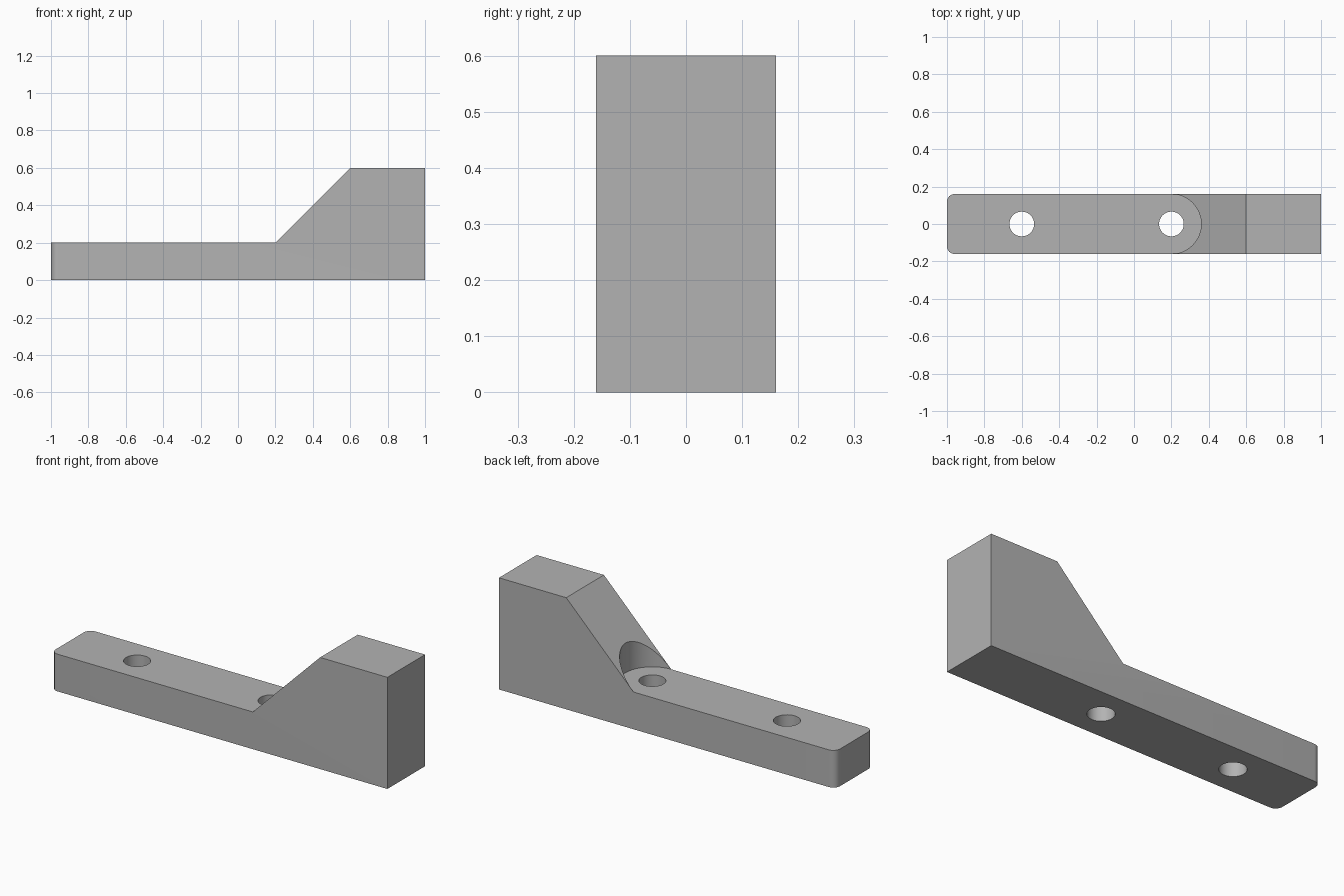
import bpy
import bmesh
import math

default = bpy.data.objects.get("Cube")
if default:
    bpy.data.objects.remove(default, do_unlink=True)

HALF_WIDTH = 0.16
BAR_TOP = 0.2

grey = bpy.data.materials.new("plain grey")
grey.use_nodes = True
colour = (0.45, 0.45, 0.45, 1)
grey.diffuse_color = colour
grey.node_tree.nodes["Principled BSDF"].inputs["Base Color"].default_value = colour


def add_object(name, bm):
    bmesh.ops.recalc_face_normals(bm, faces=bm.faces)
    mesh = bpy.data.meshes.new(name)
    bm.to_mesh(mesh)
    bm.free()
    mesh.materials.append(grey)
    obj = bpy.data.objects.new(name, mesh)
    bpy.context.collection.objects.link(obj)
    return obj


def cut_cylinder(target, name, x, radius, bottom, top):
    bm = bmesh.new()
    bmesh.ops.create_cone(bm, cap_ends=True, segments=64, radius1=radius,
                          radius2=radius, depth=top - bottom)
    bmesh.ops.translate(bm, verts=bm.verts, vec=(x, 0, (top + bottom) / 2))
    cutter = add_object(name, bm)
    cutter.hide_render = True
    mod = target.modifiers.new(name, "BOOLEAN")
    mod.operation = "DIFFERENCE"
    mod.solver = "EXACT"
    mod.object = cutter
    bpy.context.view_layer.objects.active = target
    bpy.ops.object.modifier_apply(modifier=mod.name)
    bpy.data.objects.remove(cutter, do_unlink=True)


# Side profile extruded across the width
profile = [(-1, 0), (1, 0), (1, 0.6), (0.6, 0.6), (0.2, BAR_TOP), (-1, BAR_TOP)]
bm = bmesh.new()
side = bm.faces.new([bm.verts.new((x, -HALF_WIDTH, z)) for x, z in profile])
extruded = bmesh.ops.extrude_face_region(bm, geom=[side])["geom"]
bmesh.ops.translate(bm, vec=(0, 2 * HALF_WIDTH, 0),
                    verts=[v for v in extruded if isinstance(v, bmesh.types.BMVert)])

# Rounded vertical corners at the low end
corners = [e for e in bm.edges
           if all(v.co.x < -0.99 for v in e.verts)
           and abs(e.verts[0].co.z - e.verts[1].co.z) > 0.1]
bmesh.ops.bevel(bm, geom=corners, offset=0.04, segments=8, profile=0.5,
                affect="EDGES")
bracket = add_object("stepped_bracket", bm)

# Round clearance pocket in the slope, then two through holes
cut_cylinder(bracket, "pocket_cutter", 0.2, HALF_WIDTH - 0.0005, BAR_TOP, 0.8)
for x in (-0.6, 0.2):
    cut_cylinder(bracket, "hole_cutter", x, 0.066, -0.1, 0.9)

# Smooth curved walls, crisp edges
bpy.ops.object.select_all(action="DESELECT")
bracket.select_set(True)
bpy.context.view_layer.objects.active = bracket
bpy.ops.object.shade_smooth_by_angle(angle=math.radians(25))
